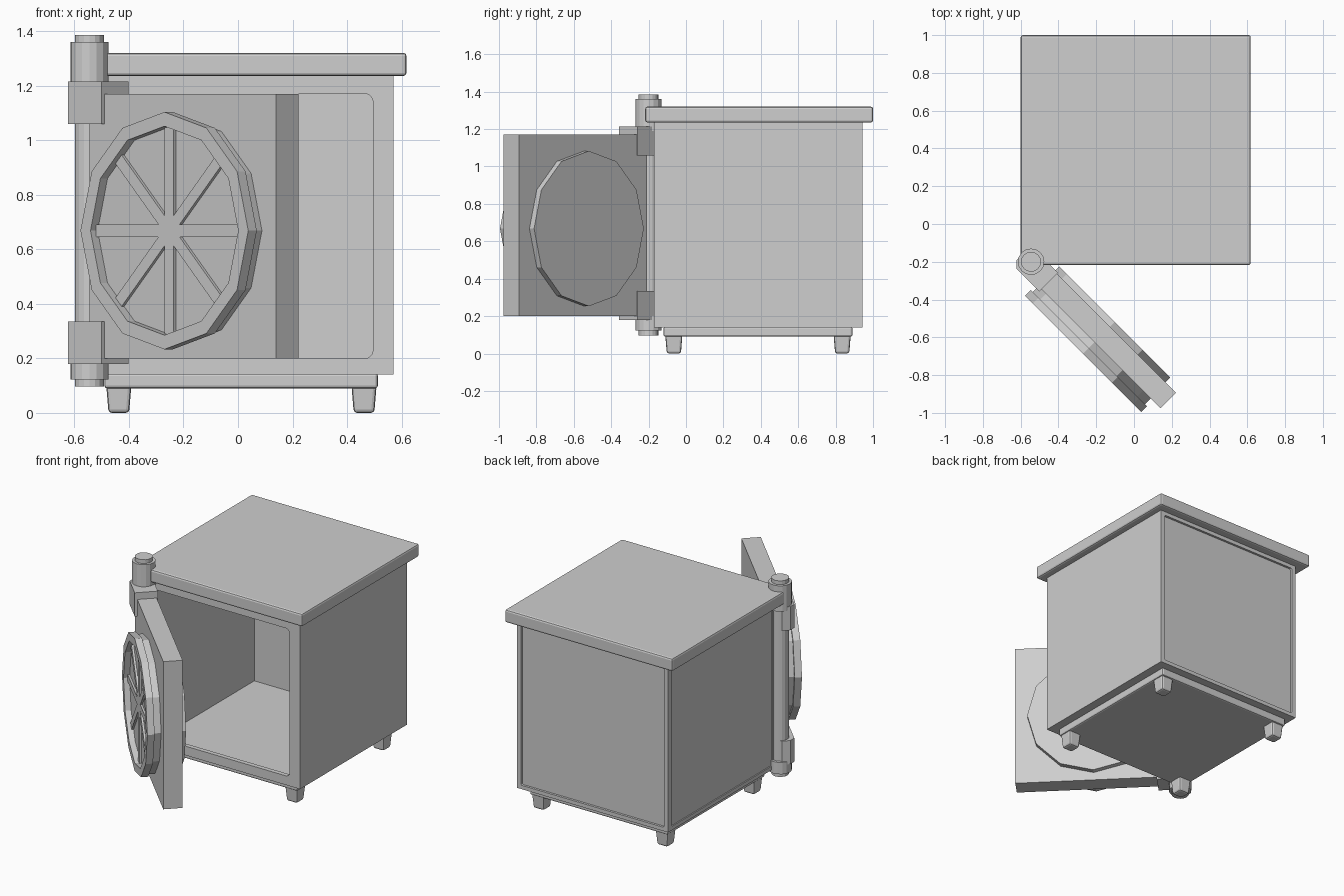
import bpy, bmesh
from math import pi, cos, sin, radians
from mathutils import Matrix

if "Cube" in bpy.data.objects:
    bpy.data.objects.remove(bpy.data.objects["Cube"], do_unlink=True)

steel = bpy.data.materials.new("grey steel")
steel.use_nodes = True
STEEL = (0.62, 0.62, 0.62, 1)
steel.diffuse_color = STEEL
for node in steel.node_tree.nodes:
    if node.type == "BSDF_PRINCIPLED":
        node.inputs["Base Color"].default_value = STEEL

# The door swings on this axis and stands half open
HINGE = Matrix.Translation((-0.545, -0.2, 0)) @ Matrix.Rotation(radians(-45), 4, "Z")


def finish(name, bm, place=None, bevel=0):
    bmesh.ops.recalc_face_normals(bm, faces=bm.faces)
    mesh = bpy.data.meshes.new(name)
    bm.to_mesh(mesh)
    bm.free()
    mesh.materials.append(steel)
    obj = bpy.data.objects.new(name, mesh)
    bpy.context.collection.objects.link(obj)
    if place:
        obj.matrix_world = place
    if bevel:
        mod = obj.modifiers.new("Rounded edges", "BEVEL")
        mod.width, mod.segments = bevel, 2


def box(name, x, y, z, place=None, bevel=0, taper=1):
    bm = bmesh.new()
    bmesh.ops.create_cube(bm, size=1)
    for v in bm.verts:
        k = taper if v.co.z < 0 else 1
        v.co = [(a + b) / 2 + c * (b - a) * s
                for (a, b), c, s in zip((x, y, z), v.co, (k, k, 1))]
    finish(name, bm, place, bevel)


def lathe(name, profile, segs, place):
    bm = bmesh.new()
    rings = [[bm.verts.new((r * cos(2 * pi * i / segs), r * sin(2 * pi * i / segs), h))
              for i in range(segs)] for r, h in profile]
    for a, b in zip(rings, rings[1:]):
        for i in range(segs):
            j = (i + 1) % segs
            bm.faces.new((a[i], a[j], b[j], b[i]))
    bm.faces.new(rings[0])
    bm.faces.new(rings[-1])
    finish(name, bm, place)


def prism(name, outline, z0, z1, place):
    bm = bmesh.new()
    low, high = ([bm.verts.new((x, y, z)) for x, y in outline] for z in (z0, z1))
    bm.faces.new(low)
    bm.faces.new(high)
    for i in range(len(outline)):
        bm.faces.new((low[i - 1], low[i], high[i], high[i - 1]))
    finish(name, bm, place)


def rounded_rect(x0, x1, z0, z1, r):
    if not r:
        return [(x0, z0), (x1, z0), (x1, z1), (x0, z1)]
    corners = [(x1 - r, z1 - r), (x0 + r, z1 - r), (x0 + r, z0 + r), (x1 - r, z0 + r)]
    return [(cx + r * cos(pi / 2 * (q + k / 4)), cz + r * sin(pi / 2 * (q + k / 4)))
            for q, (cx, cz) in enumerate(corners) for k in range(5)]


def frame(name, outer, opening, radius, y0, y1):
    """Upright plate with a rounded opening."""
    curve = bpy.data.curves.new(name, "CURVE")
    curve.dimensions, curve.fill_mode = "2D", "BOTH"
    curve.extrude = (y1 - y0) / 2
    for pts in (rounded_rect(*outer, 0), rounded_rect(*opening, radius)):
        spline = curve.splines.new("POLY")
        spline.points.add(len(pts) - 1)
        for p, (x, z) in zip(spline.points, pts):
            p.co = (x, z, 0, 1)
        spline.use_cyclic_u = True
    curve.materials.append(steel)
    obj = bpy.data.objects.new(name, curve)
    bpy.context.collection.objects.link(obj)
    obj.location.y = (y0 + y1) / 2
    obj.rotation_euler.x = pi / 2
    bpy.ops.object.select_all(action="DESELECT")
    obj.select_set(True)
    bpy.context.view_layer.objects.active = obj
    bpy.ops.object.convert(target="MESH")
    bpy.ops.object.shade_flat()


# Cabinet shell
X0, X1, Y0, Y1, Z0, Z1 = -0.53, 0.57, -0.17, 0.943, 0.14, 1.24
SIDES = (Y0 + 0.03, Y1 - 0.04)
box("right_wall", (X0 + 0.008, X0 + 0.02), SIDES, (Z0, Z1))
box("right_wall_rail", (X0, X0 + 0.008), SIDES, (Z0, Z0 + 0.025))
box("left_wall", (X1 - 0.025, X1), SIDES, (Z0, Z1))
box("floor_panel", (X0 + 0.02, X1 - 0.025), SIDES, (Z0, Z0 + 0.015))
box("ceiling_panel", (X0 + 0.02, X1 - 0.025), SIDES, (Z1 - 0.015, Z1))
box("back_panel", (X0 + 0.01, X1 - 0.01), (Y1 - 0.045, Y1 - 0.015), (Z0 + 0.01, Z1 - 0.01))
frame("front_frame", (X0, X1, Z0, Z1), (-0.495, 0.495, 0.2, 1.17), 0.03, Y0, Y0 + 0.03)
frame("back_frame", (X0, X1, Z0, Z1), (X0 + 0.03, X1 - 0.03, Z0 + 0.025, Z1 - 0.03), 0.01,
      Y1 - 0.04, Y1)

# Lid, plinth and feet
box("lid", (-0.6, 0.618), (-0.218, 1.0), (1.235, 1.32), bevel=0.012)
box("plinth", (-0.49, 0.513), (-0.12, 0.89), (0.09, 0.145), bevel=0.01)
for side, fx in (("right", -0.437), ("left", 0.462)):
    for end, fy in (("front", -0.065), ("back", 0.835)):
        box(f"{end}_{side}_foot", (fx - 0.046, fx + 0.046), (fy - 0.046, fy + 0.046),
            (0, 0.1), bevel=0.012, taper=0.82)

# Hinge: pin, knuckles fixed to the cabinet, straps that wrap the door edge
lathe("hinge_pin", [(0.053, 0.097), (0.053, 1.385)], 16, HINGE)
strap = [(0, 0.06), (0.142, 0.06), (0.142, -0.08), (-0.03, -0.08), (-0.06, -0.05), (-0.06, 0)]
for where, knuckle, span in (("upper", (1.19, 1.36), (1.06, 1.215)),
                             ("lower", (0.122, 0.2), (0.18, 0.335))):
    lathe(f"{where}_knuckle", [(0.07, h) for h in knuckle], 16, HINGE)
    prism(f"{where}_strap", strap, *span, HINGE)

# Door slab
box("door", (0.064, 1.032), (-0.064, 0.053), (0.2, 1.17), HINGE)

# Round inner plate and outer wheel, both turned about an axis through the door
AXIS = HINGE @ Matrix.Translation((0.539, 0, 0.668)) @ Matrix.Rotation(pi / 2, 4, "X")
lathe("inner_plate", [(0.415, -0.045), (0.415, -0.088)], 12, AXIS)
lathe("wheel_rim", [(0.42, 0.06), (0.42, 0.106), (0.435, 0.106), (0.435, 0.15),
                    (0.383, 0.15), (0.383, 0.113)], 12, AXIS)
for i in range(4):
    box(f"wheel_spoke_{i + 1}", (-0.378, 0.378), (-0.0225, 0.0225), (0.108, 0.126),
        AXIS @ Matrix.Rotation(i * pi / 4, 4, "Z"))
